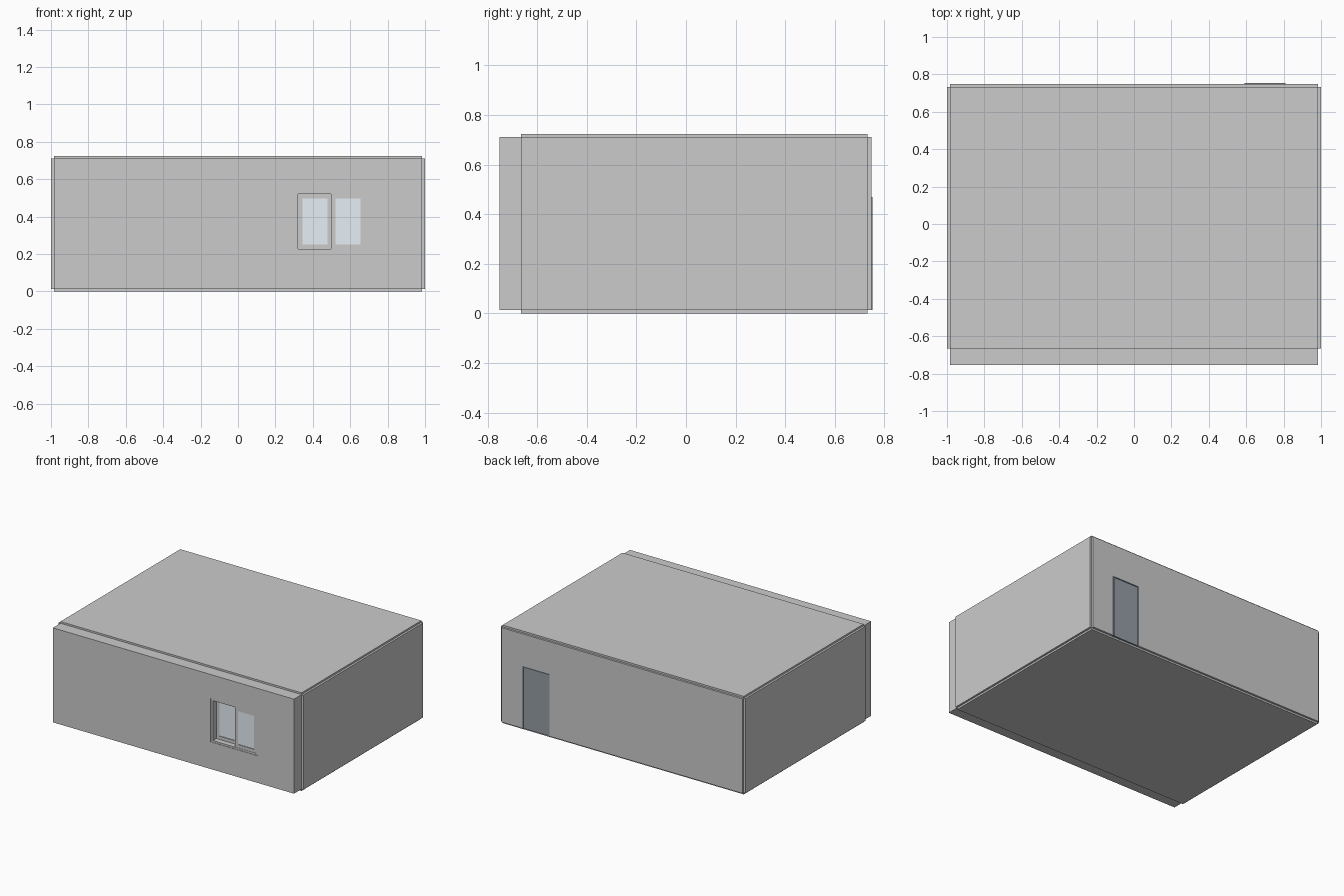
import bpy, bmesh

if "Cube" in bpy.data.objects:
    bpy.data.objects.remove(bpy.data.objects["Cube"])


def finish(name, bm, mat=None):
    bmesh.ops.recalc_face_normals(bm, faces=bm.faces)
    me = bpy.data.meshes.new(name)
    bm.to_mesh(me)
    bm.free()
    ob = bpy.data.objects.new(name, me)
    bpy.context.collection.objects.link(ob)
    if mat:
        me.materials.append(mat)
    return ob


def prism(name, pts, y0, y1, mat=None):
    """Extrude an x-z outline from y0 to y1."""
    bm = bmesh.new()
    face = bm.faces.new([bm.verts.new((x, y0, z)) for x, z in pts])
    res = bmesh.ops.extrude_face_region(bm, geom=[face], use_keep_orig=True)
    moved = [v for v in res["geom"] if isinstance(v, bmesh.types.BMVert)]
    bmesh.ops.translate(bm, verts=moved, vec=(0, y1 - y0, 0))
    return finish(name, bm, mat)


def rect(x0, x1, z0, z1):
    return [(x0, z0), (x1, z0), (x1, z1), (x0, z1)]


def box(name, x0, x1, y0, y1, z0, z1, mat=None):
    return prism(name, rect(x0, x1, z0, z1), y0, y1, mat)


def ring(name, outer, inner, y0, y1, mat=None):
    """Rectangular slab with a rectangular opening."""
    bm = bmesh.new()
    loops = [[bm.verts.new((x, y, z)) for x, z in rect(*r)]
             for r, y in ((outer, y0), (inner, y0), (inner, y1), (outer, y1))]
    for k in range(4):
        a, b = loops[k], loops[(k + 1) % 4]
        for i in range(4):
            j = (i + 1) % 4
            bm.faces.new((a[i], a[j], b[j], b[i]))
    return finish(name, bm, mat)


def material(name, color):
    m = bpy.data.materials.new(name)
    m.diffuse_color = color
    m.use_nodes = True
    m.node_tree.nodes["Principled BSDF"].inputs["Base Color"].default_value = m.diffuse_color
    return m


glass = material("glass", (0.80, 0.87, 0.92, 0.35))
door_paint = material("door_paint", (0.30, 0.34, 0.38, 1))

W, T = 0.985, 0.015            # inner half width, panel thickness
Y0, Y1 = -0.665, 0.733         # inside faces of front and back walls
Z0, Z1 = 0.013, 0.711          # floor top, ceiling underside
FRONT, BACK = -0.753, 0.748

# floor, ceiling and side walls
box("floor", -W, W, Y0, Y1, 0, Z0)
box("ceiling", -W, W, Y0, Y1, Z1, Z1 + 0.013)
for side, s in (("left", -1), ("right", 1)):
    xs = sorted((s * W, s * (W + T)))
    box(side + "_wall", xs[0], xs[1], Y0, Y1, Z0, Z1)

# thick front wall with window opening
opening = (0.303, 0.697, 0.213, 0.535)
ring("front_wall", (-W, W, Z0, Z1), opening, FRONT, Y0)

# back wall with doorway
dx0, dx1, dz = 0.59, 0.81, 0.47
prism("back_wall", [(-W, Z0), (dx0, Z0), (dx0, dz), (dx1, dz), (dx1, Z0),
                    (W, Z0), (W, Z1), (-W, Z1)], Y1, BACK)

# door frame and leaf
f = 0.006
prism("door_frame", [(dx0, Z0), (dx0 + f, Z0), (dx0 + f, dz - f), (dx1 - f, dz - f),
                     (dx1 - f, Z0), (dx1, Z0), (dx1, dz), (dx0, dz)],
      Y1, 0.753, door_paint)
box("door_leaf", dx0 + f, dx1 - f, Y1, 0.746, Z0, dz - f, door_paint)

# window frame with centre post
ring("window_frame", opening, (0.32, 0.68, 0.226, 0.521), FRONT + 0.003, Y0)
# sliding sashes: left one set further back
for side, x0, x1, y in (("left", 0.32, 0.502, -0.71), ("right", 0.498, 0.68, -0.748)):
    r = 0.024
    ring(side + "_sash", (x0, x1, 0.226, 0.521),
         (x0 + r, x1 - r, 0.226 + r, 0.521 - r), y, y + 0.03)
    box(side + "_pane", x0 + r, x1 - r, y + 0.005, y + 0.011, 0.226 + r, 0.521 - r, glass)
